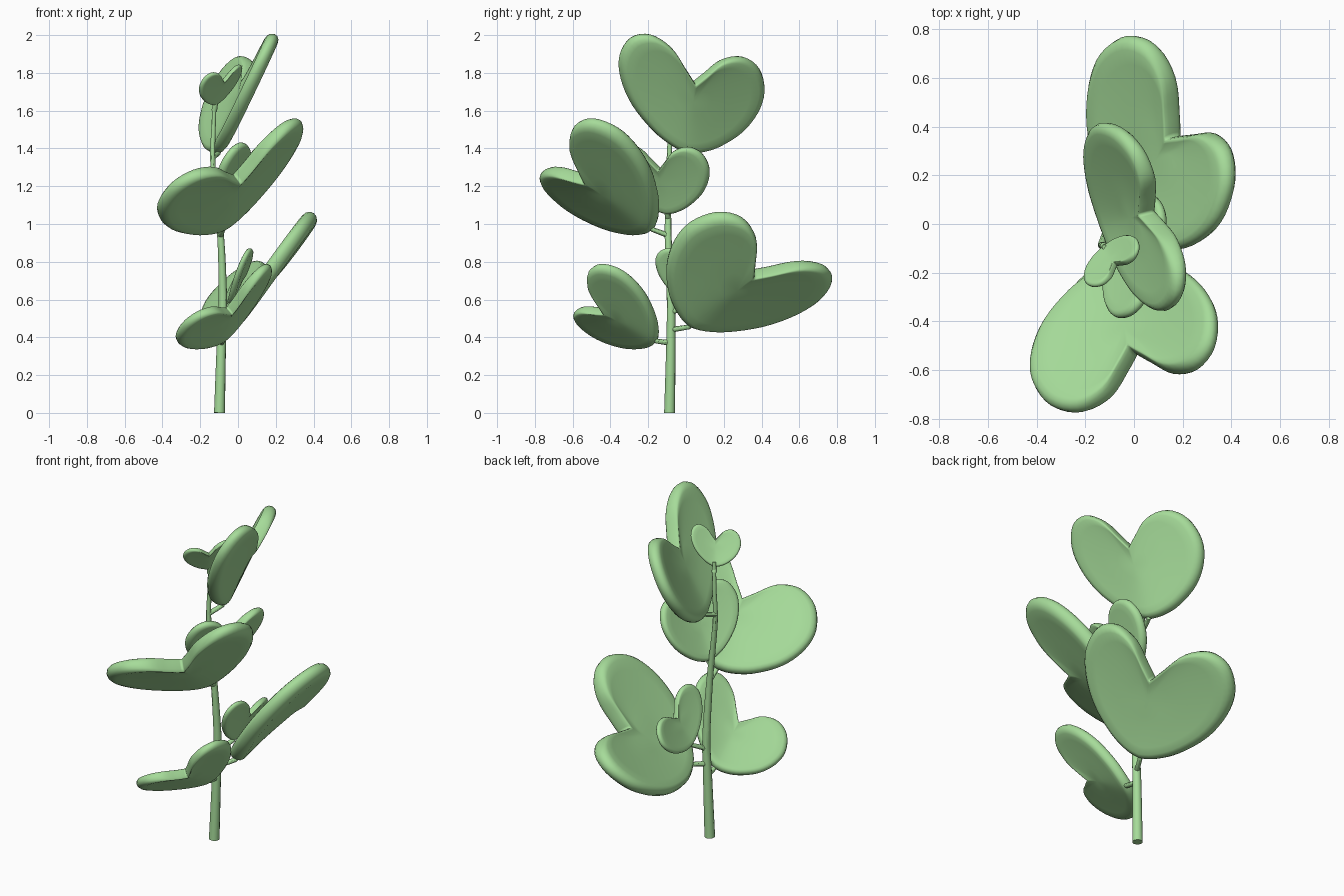
import bpy, bmesh, math
from mathutils import Vector

if "Cube" in bpy.data.objects:
    bpy.data.objects.remove(bpy.data.objects["Cube"])

green = bpy.data.materials.new("leaf_green")
green.diffuse_color = (0.38, 0.71, 0.32, 1)
green.use_nodes = True
green.node_tree.nodes["Principled BSDF"].inputs["Base Color"].default_value = green.diffuse_color


def finish(ob):
    ob.data.materials.clear()
    ob.data.materials.append(green)
    for p in ob.data.polygons:
        p.use_smooth = True


def smooth_path(pts, n=4):
    # Catmull-Rom through the points
    q = [pts[0]] + pts + [pts[-1]]
    out = []
    for i in range(len(pts) - 1):
        a, b, c, d = q[i:i + 4]
        for k in range(n):
            t = k / n
            out.append(0.5 * (2 * b + (c - a) * t + (2 * a - 5 * b + 4 * c - d) * t ** 2
                              + (3 * b - a - 3 * c + d) * t ** 3))
    return out + [pts[-1]]


# half heart outline: tip at the origin, lobe centre at (0.6, 1)
half = [Vector(p) for p in [(0, 0), (.2, .04), (.48, .17), (.8, .43), (1.0, .74), (1.06, 1.05),
                            (.94, 1.34), (.68, 1.46), (.38, 1.37), (.15, 1.14), (0, .98)]]
right = smooth_path(half)
outline = right + [Vector((-p.x, p.y)) for p in reversed(right[1:-1])]


def tube(name, pts, radii):
    cu = bpy.data.curves.new(name, 'CURVE')
    cu.dimensions = '3D'
    cu.bevel_depth = 1
    cu.bevel_resolution = 4
    cu.use_fill_caps = True
    sp = cu.splines.new('POLY')
    sp.points.add(len(pts) - 1)
    for p, co, r in zip(sp.points, pts, radii):
        p.co = (*co, 1)
        p.radius = r
    tmp = bpy.data.objects.new(name, cu)
    bpy.context.collection.objects.link(tmp)
    bpy.context.view_layer.update()
    me = bpy.data.meshes.new_from_object(tmp.evaluated_get(bpy.context.evaluated_depsgraph_get()))
    bpy.data.objects.remove(tmp)
    ob = bpy.data.objects.new(name, me)
    bpy.context.collection.objects.link(ob)
    finish(ob)
    bpy.context.view_layer.objects.active = ob
    ob.select_set(True)
    bpy.ops.object.shade_smooth_by_angle()
    ob.select_set(False)


def leaf(name, tip, lobe_a, lobe_b):
    # fleshy cupped heart placed by its tip and the centres of its two lobes
    T, A, B = Vector(tip), Vector(lobe_a), Vector(lobe_b)
    ey = (A + B) / 2 - T
    ex = (B - A) / 1.2
    nrm = ex.cross(ey).normalized() * ey.length
    if nrm.z < 0:
        nrm = -nrm
    rings = [(1 - 0.1 * (1 - math.cos(a)), math.sin(a))
             for a in (math.radians(d) for d in (0, 30, 60, 90))]
    rings += [(.78, .93), (.5, .78), (.25, .74)]
    rings = [(s, -h) for s, h in reversed(rings[1:])] + rings
    c = Vector((0, .72))

    def place(p, h):
        cup = .115 * (math.sqrt(p.x ** 2 + .04) / .63 - p.y)   # midrib sits lower than the lobes
        return T + ex * p.x + ey * p.y + nrm * (.09 * h + cup)

    bm = bmesh.new()
    loops = [[bm.verts.new(place(c + (p - c) * s, h)) for p in outline] for s, h in rings]
    n = len(outline)
    for lo, hi in zip(loops, loops[1:]):
        for i in range(n):
            j = (i + 1) % n
            bm.faces.new((lo[i], lo[j], hi[j], hi[i]))
    for loop, h in ((loops[0], -.74), (loops[-1], .74)):
        v = bm.verts.new(place(c, h))
        for i in range(n):
            bm.faces.new((loop[i], loop[(i + 1) % n], v))
    bmesh.ops.recalc_face_normals(bm, faces=bm.faces)
    me = bpy.data.meshes.new(name)
    bm.to_mesh(me)
    bm.free()
    ob = bpy.data.objects.new(name, me)
    bpy.context.collection.objects.link(ob)
    finish(ob)


# tapering, slightly wavy stem
stem = smooth_path([Vector(p) for p in [(-.098, -.087, 0), (-.088, -.08, .37), (-.08, -.08, .6),
                    (-.093, -.095, .95), (-.132, -.09, 1.3), (-.13, -.085, 1.5), (-.122, -.095, 1.66)]])
tube("stem", stem, [.029 - .019 * p.z / 1.66 for p in stem])

# leaves: name, tip, lobe centres, height where the stalk leaves the stem
leaves = [
    ("low_side_leaf", (-.03, .015, .455), (0, .55, .655), (.275, .165, .88), .44),
    ("low_front_leaf", (-.08, -.155, .38), (-.2, -.46, .463), (.08, -.39, .66), .37),
    ("low_small_leaf", (-.04, .01, .575), (0, .18, .70), (.035, -.065, .785), .53),
    ("middle_front_leaf", (-.08, -.175, .97), (-.235, -.592, 1.158), (.19, -.435, 1.38), .94),
    ("middle_small_leaf", (-.08, -.10, 1.05), (-.02, -.28, 1.315), (.06, .007, 1.295), 1.03),
    ("upper_side_leaf", (-.105, 0, 1.375), (-.05, .255, 1.715), (.105, -.18, 1.82), 1.35),
    ("top_leaf", (-.12, -.10, 1.63), (-.145, -.21, 1.745), (-.025, -.11, 1.78), 1.6),
]
for name, tip, a, b, z in leaves:
    leaf(name, tip, a, b)
    start = min(stem, key=lambda p: abs(p.z - z)).copy()
    start.z = z
    end = Vector(tip).lerp((Vector(a) + Vector(b)) / 2, .12)
    tube(name + "_stalk", [start, Vector(tip), end], [.015, .013, .01])
